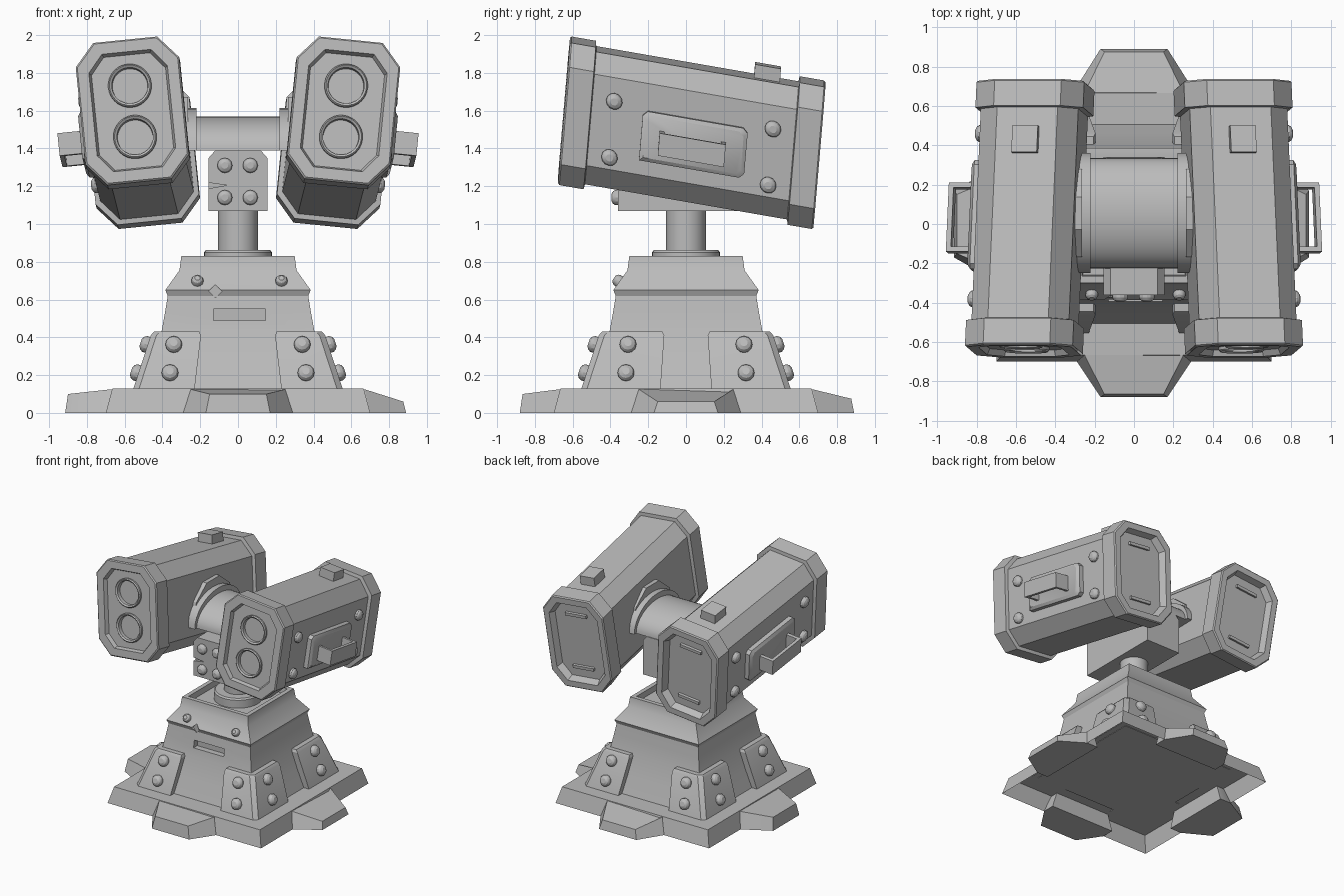
import bpy, bmesh, math
from mathutils import Vector, Matrix

if "Cube" in bpy.data.objects:
    bpy.data.objects.remove(bpy.data.objects["Cube"])

metal = bpy.data.materials.new("metal_gray")
metal.diffuse_color = (0.5, 0.5, 0.5, 1)
metal.use_nodes = True
metal.node_tree.nodes["Principled BSDF"].inputs["Base Color"].default_value = metal.diffuse_color


def loft(name, rings, M=None, start=True, end=True):
    """Skin a stack of equal-length point rings into one mesh object."""
    bm = bmesh.new()
    rows = [[bm.verts.new(p) for p in ring] for ring in rings]
    n = len(rows[0])
    for a, b in zip(rows, rows[1:]):
        for i in range(n):
            bm.faces.new((a[i], a[(i + 1) % n], b[(i + 1) % n], b[i]))
    if start:
        bm.faces.new(rows[0])
    if end:
        bm.faces.new(rows[-1])
    if M:
        bm.transform(M)
    bmesh.ops.recalc_face_normals(bm, faces=bm.faces)
    me = bpy.data.meshes.new(name)
    bm.to_mesh(me)
    bm.free()
    me.materials.append(metal)
    ob = bpy.data.objects.new(name, me)
    bpy.context.collection.objects.link(ob)
    return ob


def box(name, x0, x1, y0, y1, z0, z1, M=None):
    return loft(name, [[(x0, y0, z), (x1, y0, z), (x1, y1, z), (x0, y1, z)] for z in (z0, z1)], M)


def circle(r, n):
    return [(r * math.cos(2 * math.pi * i / n), r * math.sin(2 * math.pi * i / n)) for i in range(n)]


def lathe(name, prof, n=24, M=None):
    return loft(name, [[(x, y, z) for x, y in circle(r, n)] for r, z in prof], M)


def bolt(name, pos, normal, r=0.042, h=0.035, M=None):
    B = Matrix.Translation(pos) @ Vector(normal).to_track_quat('Z', 'Y').to_matrix().to_4x4()
    prof = [(r, -0.02), (r, h * .4), (r * .82, h * .75), (r * .45, h)]
    return lathe(name, prof, 12, M @ B if M else B)


def cut(ob, cutter):
    m = ob.modifiers.new("cut", 'BOOLEAN')
    m.operation, m.object, m.solver = 'DIFFERENCE', cutter, 'EXACT'
    bpy.context.view_layer.objects.active = ob
    bpy.ops.object.modifier_apply(modifier=m.name)
    bpy.data.objects.remove(cutter)


def square(h, z):
    return [(-h, -h, z), (h, -h, z), (h, h, z), (-h, h, z)]


# ---- base plate, open underneath, with a foot pad on each side
loft("base_plate", [square(.70, 0), square(.665, .13)], start=False)
for k, (out, h) in enumerate([(.88, .10), (.89, .06), (.89, .075), (.915, .10)]):
    R = Matrix.Rotation(k * math.pi / 2, 4, 'Z')
    low = [(-.29, -.6, 0), (-.29, -.70, 0), (-.17, -out, 0), (.17, -out, 0), (.29, -.70, 0), (.29, -.6, 0)]
    top = [(-.25, -.6, .128), (-.25, -.67, .125), (-.15, -out + .015, h), (.15, -out + .015, h),
           (.25, -.67, .125), (.25, -.6, .128)]
    loft("foot_pad", [low, top], R)

# ---- flared pedestal with a tray in its top
prof = [(.51, .12), (.455, .27), (.405, .43), (.385, .54), (.372, .62), (.385, .65),
        (.31, .755), (.30, .83), (.265, .83), (.26, .785)]
pedestal = loft("pedestal", [square(h, z) for h, z in prof])
cut(pedestal, box("slot_cutter", -.13, .145, -.5, -.345, .49, .55))
cut(pedestal, box("chip_cutter", -.025, .025, -.02, .02, -.025, .025,
                  Matrix.Translation((-.12, -.385, .645)) @ Matrix.Rotation(math.pi / 4, 4, 'Y')))
for x in (-.215, .23):
    bolt("pedestal_bolt", (x, -.352, .695), (0, -.82, .57), .032)

# ---- corner brackets and their bolts
for sx in (1, -1):
    for sy in (1, -1):
        M = Matrix.Diagonal((sx, sy, 1, 1))

        def foot(xi, yi, o, z, c=.03):
            return [(xi, yi, z), (o, yi, z), (o, o - c, z), (o - c, o, z), (xi, o, z)]
        loft("corner_bracket", [foot(.23, .135, .555, .125), foot(.196, .115, .462, .41),
                                foot(.205, .125, .445, .43)], M)
        for z, a, b, o in ((.36, .34, .307, .478), (.21, .36, .318, .528)):
            bolt("bracket_bolt", (a, o, z), (0, .95, .31), .044, .04, M)
            bolt("bracket_bolt", (o, b, z), (.95, 0, .31), .044, .04, M)

# ---- swivel post and mount block
lathe("swivel_collar", [(.18, .78), (.18, .85), (.17, .862)], 32)
lathe("swivel_post", [(.105, .85), (.105, 1.09)], 24)
sec = [(-.155, 1.07), (.155, 1.07), (.155, 1.35), (.12, 1.39), (-.12, 1.39), (-.155, 1.35)]
block = loft("mount_block", [[(x, y, z) for x, z in sec] for y in (-.36, .34)])
nick = [(-.2, 1.225), (-.2, 1.18), (-.06, 1.205)]
cut(block, loft("nick_cutter", [[(x, y, z) for x, z in nick] for y in (-.4, -.335)]))
for x in (-.07, .065):
    for z in (1.31, 1.14):
        bolt("block_bolt", (x, -.36, z), (0, -1, 0), .04)


# ---- arched cross beam with end flanges
def arch(name, x0, x1, ry, rz, n):
    pts = [(.055 + ry * math.cos(math.pi * i / n), 1.388 + rz * math.sin(math.pi * i / n)) for i in range(n + 1)]
    loft(name, [[(x, y, z) for y, z in pts] for x in (x0, x1)])


arch("cross_beam", -.26, .26, .28, .18, 24)
for s in (-1, 1):
    arch("beam_flange", s * .22, s * .31, .305, .225, 16)
    arch("beam_hub", s * .265, s * .325, .27, .30, 5)

# ---- launcher pods: local axes are width, length and height of a tilted, skewed pod
POD = Matrix(((.995, .044, -.10, -.53), (0, 1, .085, .03), (.10, -.174, .99, 1.483), (0, 0, 0, 1)))


def octagon(s, inset):
    w, t = .275 - inset, .38 - inset
    c, d = .105 - inset * .4, .12 - inset * .4
    return [(-w, s, -t + d), (-w + c, s, -t), (w - c, s, -t), (w, s, -t + d),
            (w, s, t - d), (w - c, s, t), (-w + c, s, t), (-w, s, t - d)]


def tube(name, prof, t, M, n=28):
    return loft(name, [[(x, s, t + z) for x, z in circle(r, n)] for r, s in prof], M)


for side in (1, -1):
    M = Matrix.Diagonal((side, 1, 1, 1)) @ POD
    # housing with end rims and recessed end panels
    ends = [(.625, .075), (.676, .055), (.676, .008), (.668, 0), (.54, 0), (.535, .026), (-.535, .026),
            (-.54, 0), (-.668, 0), (-.676, .008), (-.676, .066), (-.645, .078)]
    pod = loft("launcher_pod", [octagon(s, i) for s, i in ends], M)
    for t in (.137, -.137):
        cut(pod, tube("bore_cutter", [(.097, -.75), (.097, -.2)], t, M))
        ring = [(.115, -.63), (.115, -.66), (.108, -.668), (.096, -.66), (.094, -.63), (.115, -.63)]
        tube("bore_collar", ring, t, M).data.validate()
        b = .22 if t > 0 else -.22
        box("rear_bar", -.095, .095, .61, .645, b - .012, b + .012, M)
    # outer side panel
    def panel(w, g):
        a, b, lo, hi, c = -.265 + g, .29 - g, -.165 + g, .10 - g, .025
        return [(w, a, lo), (w, b - c, lo), (w, b, lo + c), (w, b, hi - c), (w, b - c, hi), (w, a + c, hi),
                (w, a, hi - c)]
    loft("side_panel", [panel(-.24, 0), panel(-.285, 0), panel(-.30, .02)], M)
    # carry handle: two legs and a grip
    box("handle_leg", -.42, -.28, -.17, -.145, -.11, .01, M)
    box("handle_leg", -.42, -.28, .155, .18, -.11, .01, M)
    box("handle_grip", -.42, -.395, -.146, .156, -.11, .01, M)
    for s in (-.42, .42):
        for t in (.12, -.18):
            bolt("pod_bolt", (-.25, s, t), (-1, 0, 0), .043, .035, M)
    # sight block on top
    box("sight_block", -.065, .065, .30, .437, .33, .425, M)

# flat faces stay flat, round parts shade smooth
bpy.ops.object.select_all(action='SELECT')
bpy.context.view_layer.objects.active = block
bpy.ops.object.shade_smooth_by_angle(angle=math.radians(28))
